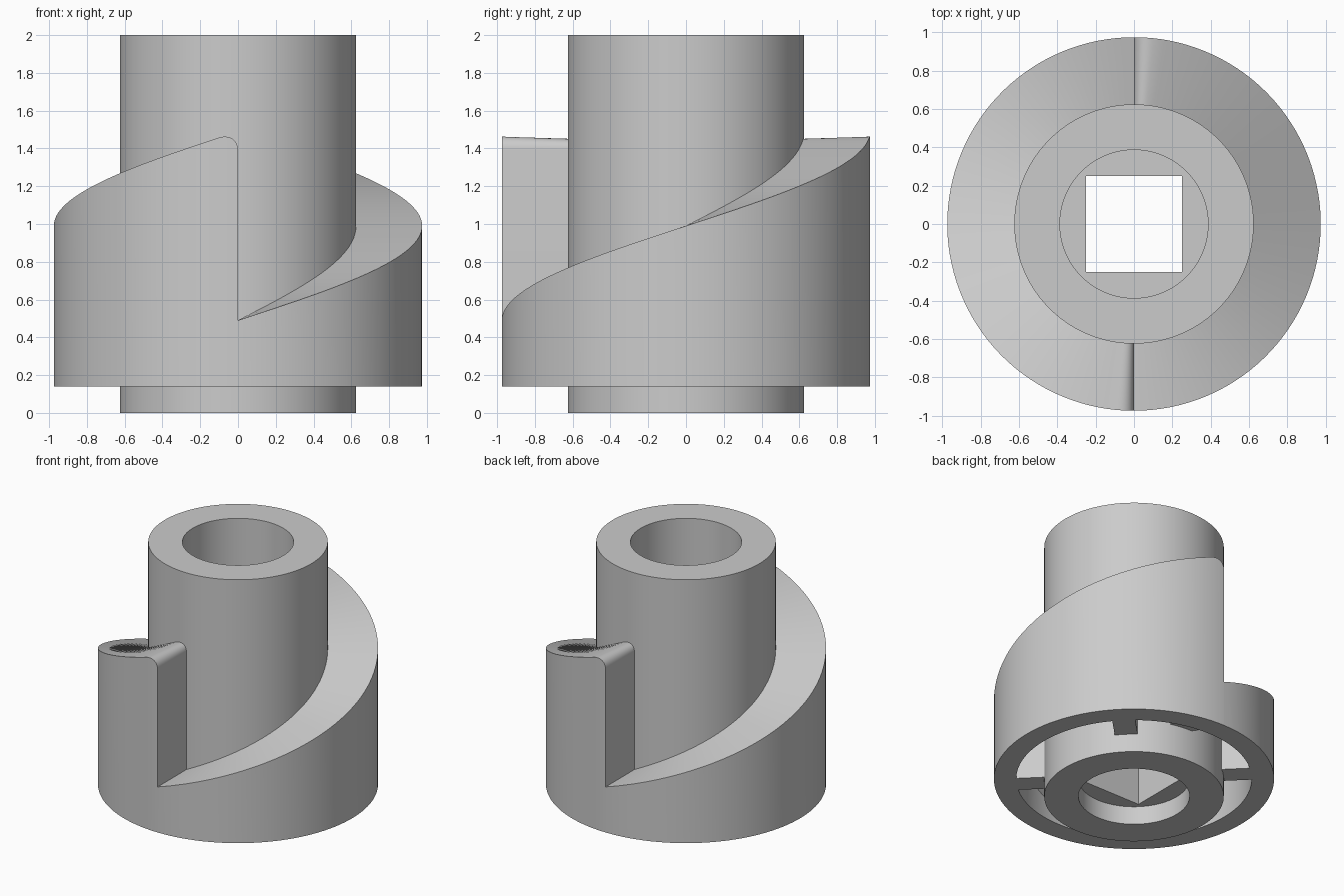
import bpy, bmesh
from math import pi, sin, cos, sqrt, radians

if "Cube" in bpy.data.objects:
    bpy.data.objects.remove(bpy.data.objects["Cube"])

R_OUT, R_HUB, R_BORE, R_POCKET = 0.975, 0.625, 0.387, 0.82
Z_RING, FILLET = 0.14, 0.10


def sweep(name, sections):
    """Closed solid from (angle, [(r, z), ...]) sections around z."""
    bm = bmesh.new()
    loops = [[bm.verts.new((r * cos(a), r * sin(a), z)) for r, z in prof]
             for a, prof in sections]
    for i, la in enumerate(loops):
        lb = loops[(i + 1) % len(loops)]
        for j in range(len(la)):
            k = (j + 1) % len(la)
            bm.faces.new((la[j], lb[j], lb[k], la[k]))
    bmesh.ops.remove_doubles(bm, verts=bm.verts, dist=1e-5)
    bmesh.ops.recalc_face_normals(bm, faces=bm.faces)
    me = bpy.data.meshes.new(name)
    bm.to_mesh(me)
    bm.free()
    ob = bpy.data.objects.new(name, me)
    bpy.context.collection.objects.link(ob)
    bpy.ops.object.select_all(action='DESELECT')
    ob.select_set(True)
    bpy.context.view_layer.objects.active = ob
    bpy.ops.object.shade_smooth_by_angle(angle=radians(30))
    return ob


# Hub: round tube with a square drive hole in its inner web
def hub_profile(a):
    sq = 0.25 / max(abs(cos(a)), abs(sin(a)))
    return [(R_HUB, 0), (R_HUB, 2), (R_BORE, 2), (R_BORE, 1.0), (sq, 1.0),
            (sq, Z_RING), (R_BORE, Z_RING), (R_BORE, 0)]


sweep("hub", [(a, hub_profile(a)) for a in (2 * pi * i / 96 for i in range(96))])


# Cam ring: two helical ramps with rounded crests, hollow underneath
def ramp(phi):
    return 0.49 + phi / pi


def crest(phi, r):
    d = r * sin(pi - phi) if phi > pi / 2 else FILLET
    if d >= FILLET:
        return ramp(phi)
    return ramp(phi) - FILLET + sqrt(max(0, FILLET ** 2 - (FILLET - d) ** 2))


def ring_profile(phi, ceiling):
    ri = R_HUB - 0.005
    return [(R_OUT, Z_RING), (R_OUT, crest(phi, R_OUT)), (ri, crest(phi, ri)),
            (ri, ceiling), (R_POCKET, ceiling), (R_POCKET, Z_RING)]


WALL = 0.28
sections = []
for half in range(2):
    start = -pi / 2 + half * pi
    n = 56
    for i in range(n + 1):
        phi = (pi - WALL) * i / n
        sections.append((start + phi, ring_profile(phi, ramp(phi) - 0.24)))
    for i in range(25):
        phi = pi - WALL * (1 - i / 24) ** 1.6
        sections.append((start + phi, ring_profile(phi, 0.25)))
# the pocket inner side is open to the hub, so the ring profile tucks into it
sweep("cam_ring", sections)


# Ribs joining hub and ring inside the pocket
def rib(name, angle, top):
    bpy.ops.mesh.primitive_cube_add(size=1, location=(0.725 * cos(angle), 0.725 * sin(angle), (Z_RING + top) / 2),
                                    rotation=(0, 0, angle))
    ob = bpy.context.object
    ob.name = name
    ob.scale = (0.24, 0.16, top - Z_RING)


for i, top in enumerate((1.1, 0.6, 1.1, 0.6)):
    rib(f"rib_{i + 1}", radians(45 + 90 * i), top)
